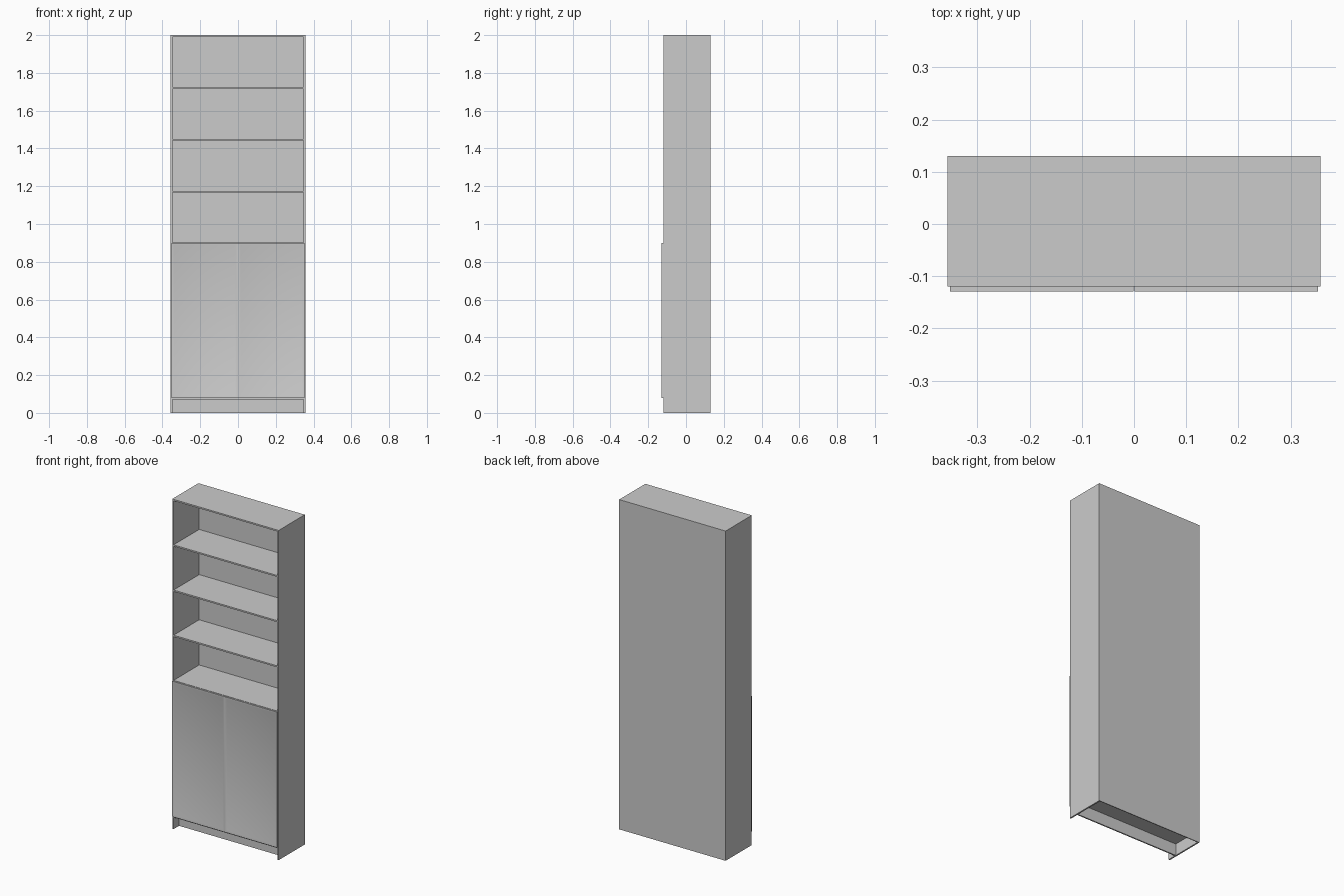
import bpy, bmesh, math

if "Cube" in bpy.data.objects:
    bpy.data.objects.remove(bpy.data.objects["Cube"])

W, H = 0.357, 2.0           # half width, height
FRONT, BACK = -0.12, 0.13
T = 0.009                   # board thickness


def board(name, x0, x1, y0, y1, z0, z1):
    bm = bmesh.new()
    bmesh.ops.create_cube(bm, size=1)
    for v in bm.verts:
        v.co = (x1 if v.co.x > 0 else x0,
                y1 if v.co.y > 0 else y0,
                z1 if v.co.z > 0 else z0)
    me = bpy.data.meshes.new(name)
    bm.to_mesh(me)
    bm.free()
    ob = bpy.data.objects.new(name, me)
    bpy.context.collection.objects.link(ob)
    return ob


def door(name, x0, x1, z0, z1):
    # slab with a shallow, softly sloped recessed panel on the front
    ob = board(name, x0, x1, -0.129, FRONT, z0, z1)
    bm = bmesh.new()
    bm.from_mesh(ob.data)
    bm.normal_update()
    face = min(bm.faces, key=lambda f: f.normal.y)
    bmesh.ops.inset_region(bm, faces=[face], thickness=0.004)
    bmesh.ops.inset_region(bm, faces=[face], thickness=0.014, depth=-0.003)
    bm.to_mesh(ob.data)
    bm.free()
    bpy.context.view_layer.objects.active = ob
    ob.select_set(True)
    bpy.ops.object.shade_smooth_by_angle(angle=math.radians(30))
    ob.select_set(False)


# carcass
IN = W - T
board("left_side", -W, -IN, FRONT, BACK, 0, H)
board("right_side", IN, W, FRONT, BACK, 0, H)
board("top_panel", -IN, IN, FRONT, BACK, H - T, H)
board("back_panel", -IN, IN, BACK - 0.005, BACK, 0, H - T)

# evenly spaced shelves, the lowest being the cabinet floor
STEP = 0.274
for i in range(7):
    top = 0.08 + i * STEP
    board("cabinet_floor" if i == 0 else f"shelf_{i}",
          -IN, IN, FRONT, BACK - 0.005, top - T, top)

# recessed plinth
board("plinth", -IN, IN, -0.068, -0.06, 0, 0.08 - T)

# pair of doors
door("left_door", -0.352, -0.001, 0.078, 0.90)
door("right_door", 0.001, 0.352, 0.078, 0.90)
